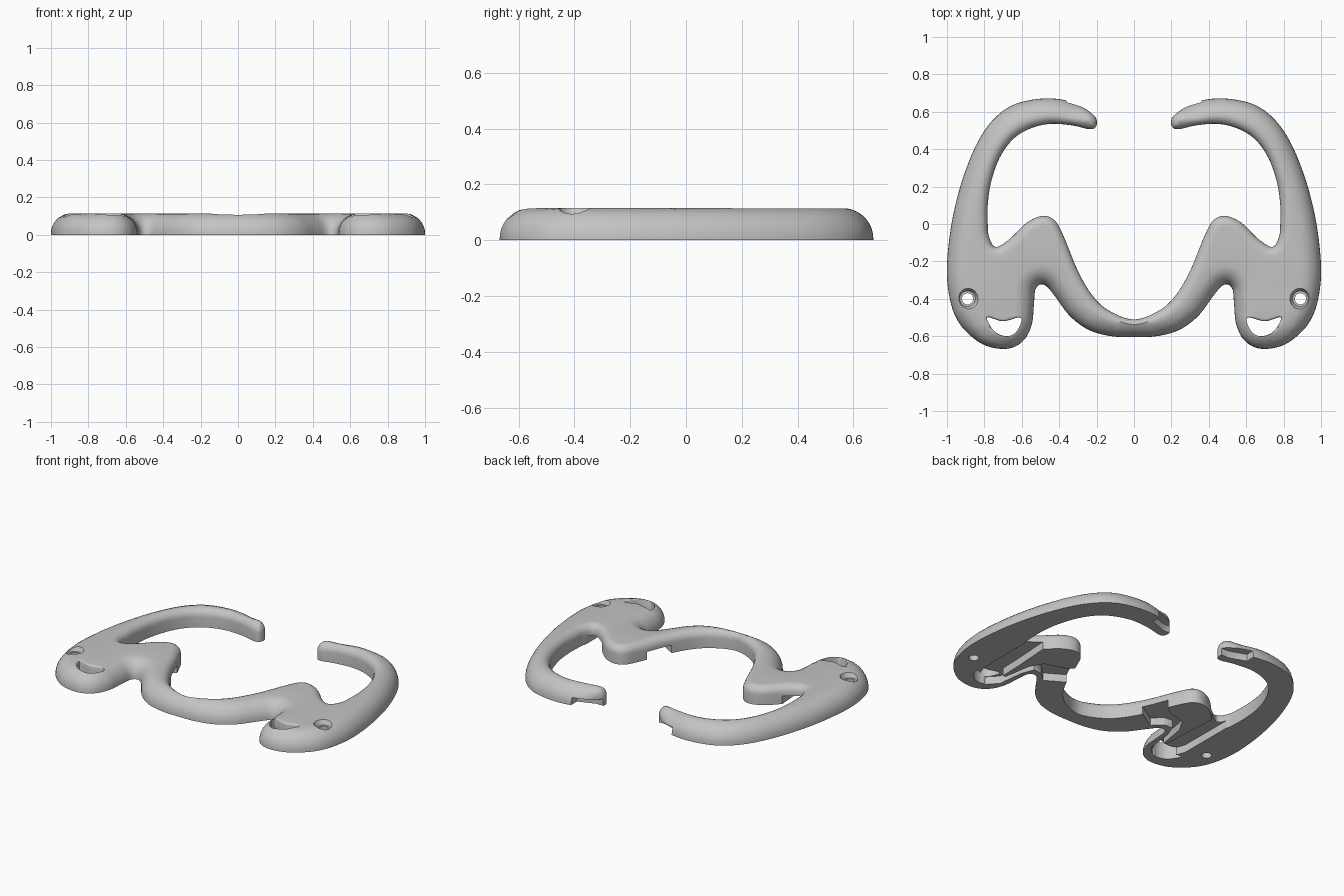
import bpy, bmesh, math
from mathutils import Matrix, Vector, kdtree
from mathutils.geometry import delaunay_2d_cdt

if "Cube" in bpy.data.objects:
    bpy.data.objects.remove(bpy.data.objects["Cube"])

HEIGHT = 0.115
STEP = 0.013

# One grey plastic
grey = bpy.data.materials.new("grey plastic")
grey.use_nodes = True
GREY = (0.55, 0.55, 0.55, 1)
grey.diffuse_color = GREY
grey.node_tree.nodes["Principled BSDF"].inputs["Base Color"].default_value = GREY

# Left half outline: front of bridge, armpit, head, arm and tip
outer = [(0, -.605), (.12, -.6), (.24, -.567), (.34, -.495), (.42, -.39), (.465, -.335),
         (.5, -.323), (.527, -.35), (.535, -.43), (.545, -.53), (.58, -.61), (.64, -.657),
         (.72, -.667), (.82, -.637), (.92, -.55), (.975, -.44), (1, -.28), (.99, -.1),
         (.96, .08), (.91, .26), (.84, .43), (.76, .55), (.66, .63), (.54, .665),
         (.42, .67), (.31, .645)]
tip = [(.235, .598), (.2, .56), (.205, .517), (.24, .507)]
# Inside of arm, pocket, bump and back of bridge
inner = [(.33, .527), (.45, .535), (.56, .508), (.65, .45), (.72, .35), (.765, .22),
         (.782, .1), (.782, 0), (.775, -.07), (.74, -.123), (.665, -.08), (.57, .01),
         (.485, .043), (.42, .015), (.37, -.08), (.3, -.25), (.22, -.385), (.13, -.465),
         (0, -.51)]
smile = [(.785, -.5), (.7, -.52), (.607, -.5), (.615, -.555), (.65, -.593), (.7, -.597),
         (.75, -.57)]


def with_radius(points, radius):
    return [Vector((x, y, radius)) for x, y in points]


def mirrored(points):
    return [Vector((-p.x, p.y, p.z)) for p in reversed(points)]


def smooth_loop(ctrl):
    """Closed Catmull-Rom curve; z carries the edge rounding radius."""
    out, n = [], len(ctrl)
    for i in range(n):
        a, b, c, d = (ctrl[(i + k - 1) % n] for k in range(4))
        count = max(2, round((c - b).length / STEP))
        for j in range(count):
            t = j / count
            out.append(0.5 * (2 * b + (c - a) * t + (2 * a - 5 * b + 4 * c - d) * t * t
                              + (3 * b - a - 3 * c + d) * t ** 3))
    return out


def inside(p, loop):
    crossings = 0
    for a, b in zip(loop, loop[1:] + loop[:1]):
        if (a.y > p.y) != (b.y > p.y):
            crossings += p.x < a.x + (p.y - a.y) * (b.x - a.x) / (b.y - a.y)
    return crossings % 2 == 1


half = with_radius(outer, .11) + with_radius(tip, .06) + with_radius(inner, .05)
mouth = smooth_loop(with_radius(smile, .012))
outline = smooth_loop(half + mirrored(half[1:-1]))
mouths = [mouth, mirrored(mouth)]
loops = [outline] + mouths

# Index all edge samples so the rounded height can be found anywhere
samples = [p for loop in loops for p in loop]
tree = kdtree.KDTree(len(samples))
for i, p in enumerate(samples):
    tree.insert((p.x, p.y, 0), i)
tree.balance()


def top_height(x, y):
    z = HEIGHT
    for _, i, dist in tree.find_range((x, y, 0), .112):
        r = samples[i].z
        if dist < r:
            z = min(z, HEIGHT - r + math.sqrt(r * r - (r - dist) ** 2))
    return z


# Outline vertices plus inset rings
points = [p.xy for p in samples]
edges, start = [], 0
for loop in loops:
    n = len(loop)
    edges += [(start + i, start + (i + 1) % n) for i in range(n)]
    start += n
for loop in loops:
    area = sum(a.x * b.y - b.x * a.y for a, b in zip(loop, loop[1:] + loop[:1]))
    turn = math.copysign(1, area) * (1 if loop is outline else -1)
    for i, p in enumerate(loop):
        along = (loop[(i + 1) % len(loop)] - loop[i - 1]).xy.normalized()
        normal = Vector((-along.y, along.x)) * turn
        for d in (.002, .007, .015, .027, .042, .06, .08, .105):
            q = p.xy + normal * d
            if d < p.z + .01 and tree.find((q.x, q.y, 0))[2] > d * .96:
                points.append(q)

verts, _, faces, *_ = delaunay_2d_cdt(points, edges, [], 1, 1e-5)
faces = [f for f in faces
         if not any(inside(sum((verts[i] for i in f), Vector((0, 0))) / len(f), m)
                    for m in mouths)]

# Solid body: rounded top, flat underside, walls between
bm = bmesh.new()
top = [bm.verts.new((v.x, v.y, max(top_height(v.x, v.y), .004))) for v in verts]
base = [bm.verts.new((v.x, v.y, 0)) for v in verts]
for f in faces:
    bm.faces.new([top[i] for i in f])
bm.verts.index_update()
rim = [(e.link_loops[0].vert.index, e.link_loops[0].link_loop_next.vert.index)
       for e in bm.edges if e.is_boundary]
for f in faces:
    bm.faces.new([base[i] for i in reversed(f)])
for a, b in rim:
    bm.faces.new((top[b], top[a], base[a], base[b]))
bmesh.ops.delete(bm, geom=[v for v in bm.verts if not v.link_faces], context='VERTS')
if bm.calc_volume(signed=True) < 0:
    bmesh.ops.reverse_faces(bm, faces=bm.faces)
mesh = bpy.data.meshes.new("frame")
bm.to_mesh(mesh)
bm.free()
mesh.materials.append(grey)
frame = bpy.data.objects.new("frame", mesh)
bpy.context.collection.objects.link(frame)
bpy.context.view_layer.objects.active = frame
frame.select_set(True)


def cut(name, build):
    """Subtract a shape, built once for each side, from the frame."""
    for side in (1, -1):
        cutter_bm = bmesh.new()
        build(cutter_bm, side)
        bmesh.ops.recalc_face_normals(cutter_bm, faces=cutter_bm.faces)
        cutter_mesh = bpy.data.meshes.new(name)
        cutter_bm.to_mesh(cutter_mesh)
        cutter_bm.free()
        cutter = bpy.data.objects.new(name, cutter_mesh)
        cutter.hide_render = True
        bpy.context.collection.objects.link(cutter)
        mod = frame.modifiers.new(name, 'BOOLEAN')
        mod.object, mod.operation, mod.solver = cutter, 'DIFFERENCE', 'EXACT'
        bpy.ops.object.modifier_apply(modifier=name)
        bpy.data.objects.remove(cutter)


def prism(plan, depth):
    def build(b, side):
        low, high = ([b.verts.new((side * x, y, z)) for x, y in plan] for z in (-.05, depth))
        b.faces.new(low)
        b.faces.new(high)
        for i in range(len(plan)):
            b.faces.new((low[i - 1], low[i], high[i], high[i - 1]))
    return build


def cone(r_low, r_high, low, high):
    def build(b, side):
        bmesh.ops.create_cone(b, cap_ends=True, segments=32, radius1=r_low, radius2=r_high,
                              depth=high - low,
                              matrix=Matrix.Translation((side * .89, -.4, (low + high) / 2)))
    return build


# Eye holes with countersinks
cut("eye_hole", cone(.03, .03, -.05, .2))
cut("eye_countersink", cone(.042, .062, .086, .126))
# Underside channel running around the rib behind each bump
cut("head_channel", prism([(.772, .02), (.772, -.2), (.77, -.45), (.72, -.585), (.64, -.595),
                           (.58, -.53), (.56, -.36), (.53, -.28), (.47, -.285),
                           (.41, -.34), (.26, -.25), (.33, -.09), (.4, -.15), (.53, -.19),
                           (.575, -.27), (.605, -.45), (.625, -.45), (.63, -.3),
                           (.65, .02)], .05))
# Notch in the outer side of each arm tip
cut("tip_notch", prism([(.1, .56), (.25, .56), (.36, .6), (.36, .72), (.1, .72)], .045))
bpy.ops.object.shade_smooth_by_angle(angle=math.radians(38))
